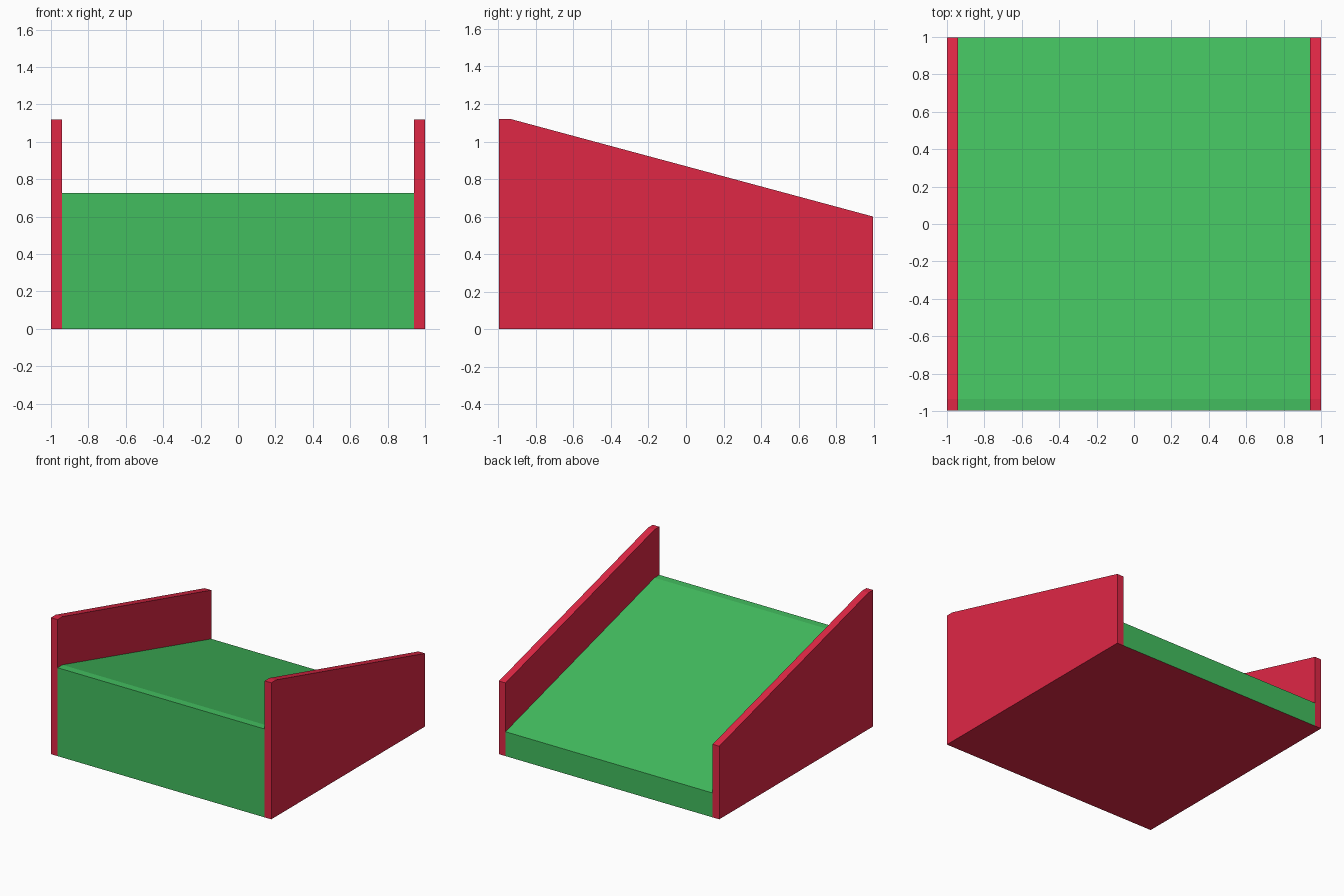
import bpy, bmesh

if "Cube" in bpy.data.objects:
    bpy.data.objects.remove(bpy.data.objects["Cube"])

Y = 0.997      # half depth
WALL = 0.94    # inner face of the side walls


def material(name, rgb):
    m = bpy.data.materials.new(name)
    m.diffuse_color = (*rgb, 1.0)
    m.use_nodes = True
    m.node_tree.nodes["Principled BSDF"].inputs["Base Color"].default_value = m.diffuse_color
    return m


RED = material("crimson red", (0.74, 0.02, 0.06))
GREEN = material("grass green", (0.055, 0.51, 0.113))


def finish(bm, name, mat):
    me = bpy.data.meshes.new(name)
    bm.to_mesh(me)
    bm.free()
    me.materials.append(mat)
    ob = bpy.data.objects.new(name, me)
    bpy.context.collection.objects.link(ob)


def prism(name, profile, x0, x1, mat):
    """Extrude a (y, z) profile along x, leaving the underside open for the floor."""
    bm = bmesh.new()
    face = bm.faces.new([bm.verts.new((x0, y, z)) for y, z in profile])
    ext = bmesh.ops.extrude_face_region(bm, geom=[face])
    verts = [g for g in ext["geom"] if isinstance(g, bmesh.types.BMVert)]
    bmesh.ops.translate(bm, vec=(x1 - x0, 0, 0), verts=verts)
    bmesh.ops.recalc_face_normals(bm, faces=bm.faces)
    under = [f for f in bm.faces if f.normal.z < -0.9]
    bmesh.ops.delete(bm, geom=under, context='FACES_ONLY')
    finish(bm, name, mat)


def slope_profile(front, back):
    # short level lip at the front, then a straight fall to the back
    return [(-Y, 0), (Y, 0), (Y, back), (-0.935, front), (-Y, front)]


# Side walls
prism("left_wall", slope_profile(1.12, 0.60), -1, -WALL, RED)
prism("right_wall", slope_profile(1.12, 0.60), WALL, 1, RED)

# Sloping ramp between the walls
prism("ramp", slope_profile(0.725, 0.20), -WALL, WALL, GREEN)

# Underside, one sheet facing down
bm = bmesh.new()
bm.faces.new([bm.verts.new(p) for p in
              ((-1, -Y, 0), (-1, Y, 0), (1, Y, 0), (1, -Y, 0))])
finish(bm, "underside", RED)
